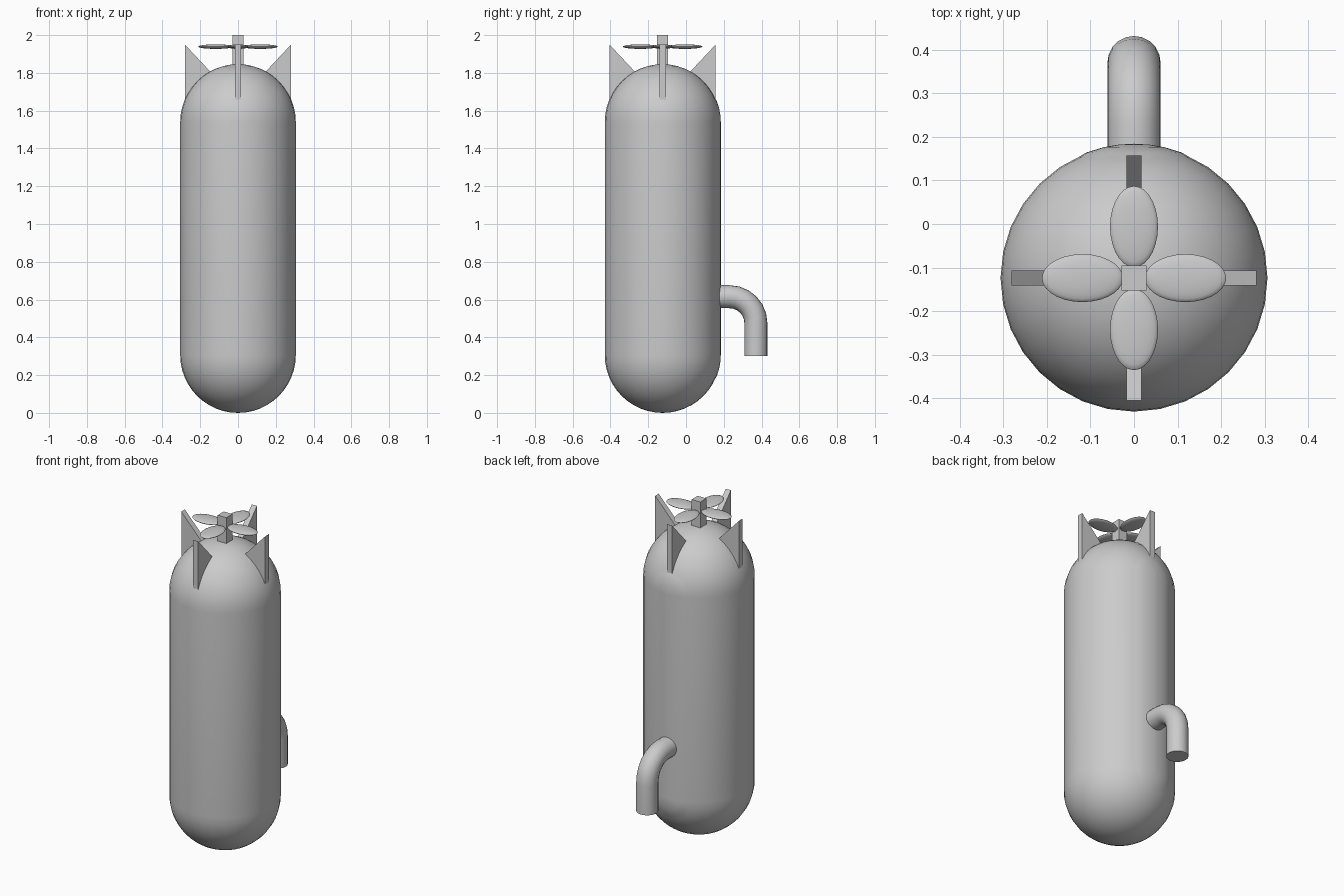
import bpy, bmesh, math
from mathutils import Matrix, Vector

if "Cube" in bpy.data.objects:
    bpy.data.objects.remove(bpy.data.objects["Cube"])

R, CY = 0.306, -0.124          # body radius and body axis position in y
Z0, Z1 = 0.306, 1.54           # centres of the two rounded ends

grey = bpy.data.materials.new("plain grey")
grey.diffuse_color = (0.6, 0.6, 0.6, 1)
grey.use_nodes = True
grey.node_tree.nodes["Principled BSDF"].inputs["Base Color"].default_value = grey.diffuse_color


def finish(name, bm, angle=40):
    bmesh.ops.recalc_face_normals(bm, faces=bm.faces)
    me = bpy.data.meshes.new(name)
    bm.to_mesh(me)
    bm.free()
    me.materials.append(grey)
    ob = bpy.data.objects.new(name, me)
    bpy.context.collection.objects.link(ob)
    bpy.ops.object.select_all(action='DESELECT')
    ob.select_set(True)
    bpy.context.view_layer.objects.active = ob
    bpy.ops.object.shade_smooth_by_angle(angle=math.radians(angle))
    return ob


def skin(bm, rings, closed=True):
    """Join successive rings of points with quads."""
    rows = [[bm.verts.new(p) for p in ring] for ring in rings]
    n = len(rows[0])
    for a, b in zip(rows, rows[1:]):
        for i in range(n if closed else n - 1):
            j = (i + 1) % n
            bm.faces.new((a[i], a[j], b[j], b[i]))
    return rows


# Body: capsule lathed from a half-round profile
bm = bmesh.new()
N, K = 32, 12
profile = [(R * math.sin(math.pi / 2 * k / K), Z0 - R * math.cos(math.pi / 2 * k / K))
           for k in range(K + 1)]
profile += [(r, Z0 + Z1 - z) for r, z in reversed(profile)]
rings = [[(r * math.cos(2 * math.pi * i / N), CY + r * math.sin(2 * math.pi * i / N), z)
          for i in range(N)] for r, z in profile]
skin(bm, rings)
bmesh.ops.remove_doubles(bm, verts=bm.verts, dist=1e-5)
finish("body", bm)

# Back panel: shallow long rounded pad that follows the body
bm = bmesh.new()
rings = []
for w, off in ((0.155, -0.003), (0.11, 0.002), (0.07, 0.002), (0.035, 0.002), (0.001, 0.002)):
    ring = []
    for cz, start in ((Z1, 0), (Z0, math.pi)):
        for i in range(13):
            a = start + math.pi * i / 12
            x, dz = w * math.cos(a), w * math.sin(a)
            ring.append((x, CY + math.sqrt((R + off) ** 2 - x * x - dz * dz), cz + dz))
    rings.append(ring)
rows = skin(bm, rings)
bm.faces.new(rows[-1])
finish("back_panel", bm, 30)

# Outlet pipe: round tube bending from the back down to an open end
bm = bmesh.new()
path = [((0.12, 0.615), 90)]
for k in range(7):
    a = 90 - 15 * k
    t = math.radians(a)
    path.append(((0.23 + 0.14 * math.cos(t), 0.475 + 0.14 * math.sin(t)), a))
path.append(((0.37, 0.302), 0))
rings = []
for (y, z), a in path:
    t = math.radians(a)
    rings.append([(0.061 * math.sin(u), y + 0.061 * math.cos(u) * math.cos(t),
                   z + 0.061 * math.cos(u) * math.sin(t))
                  for u in (2 * math.pi * i / 20 for i in range(20))])
rows = skin(bm, rings)
bm.faces.new(rows[0])
bm.faces.new(rows[-1])
finish("outlet_pipe", bm)

# Four fins around the top, each a pointed plate rooted in the dome
outline = [(0.281, 1.655), (0.281, 1.95), (0.145, 1.805), (0.15, 1.70)]
for q in range(4):
    bm = bmesh.new()
    rows = skin(bm, [[(x, t, z) for x, z in outline] for t in (-0.017, 0.017)])
    for row in rows:
        bm.faces.new(row)
    bm.transform(Matrix.Translation((0, CY, 0)) @ Matrix.Rotation(q * math.pi / 2, 4, 'Z'))
    finish("fin_%d" % (q + 1), bm, 20)

# Propeller shaft: square post standing on the dome
bm = bmesh.new()
bmesh.ops.create_cube(bm, size=1, matrix=Matrix.Translation((0, CY, 1.90))
                      @ Matrix.Diagonal((0.058, 0.058, 0.20, 1)))
finish("propeller_shaft", bm, 30)

# Four flat oval blades
for q in range(4):
    bm = bmesh.new()
    bmesh.ops.create_uvsphere(
        bm, u_segments=28, v_segments=12, radius=1,
        matrix=Matrix.Translation((0, CY, 1.939)) @ Matrix.Rotation(q * math.pi / 2, 4, 'Z')
        @ Matrix.Translation((0.118, 0, 0)) @ Matrix.Diagonal((0.093, 0.055, 0.012, 1)))
    finish("blade_%d" % (q + 1), bm, 60)
